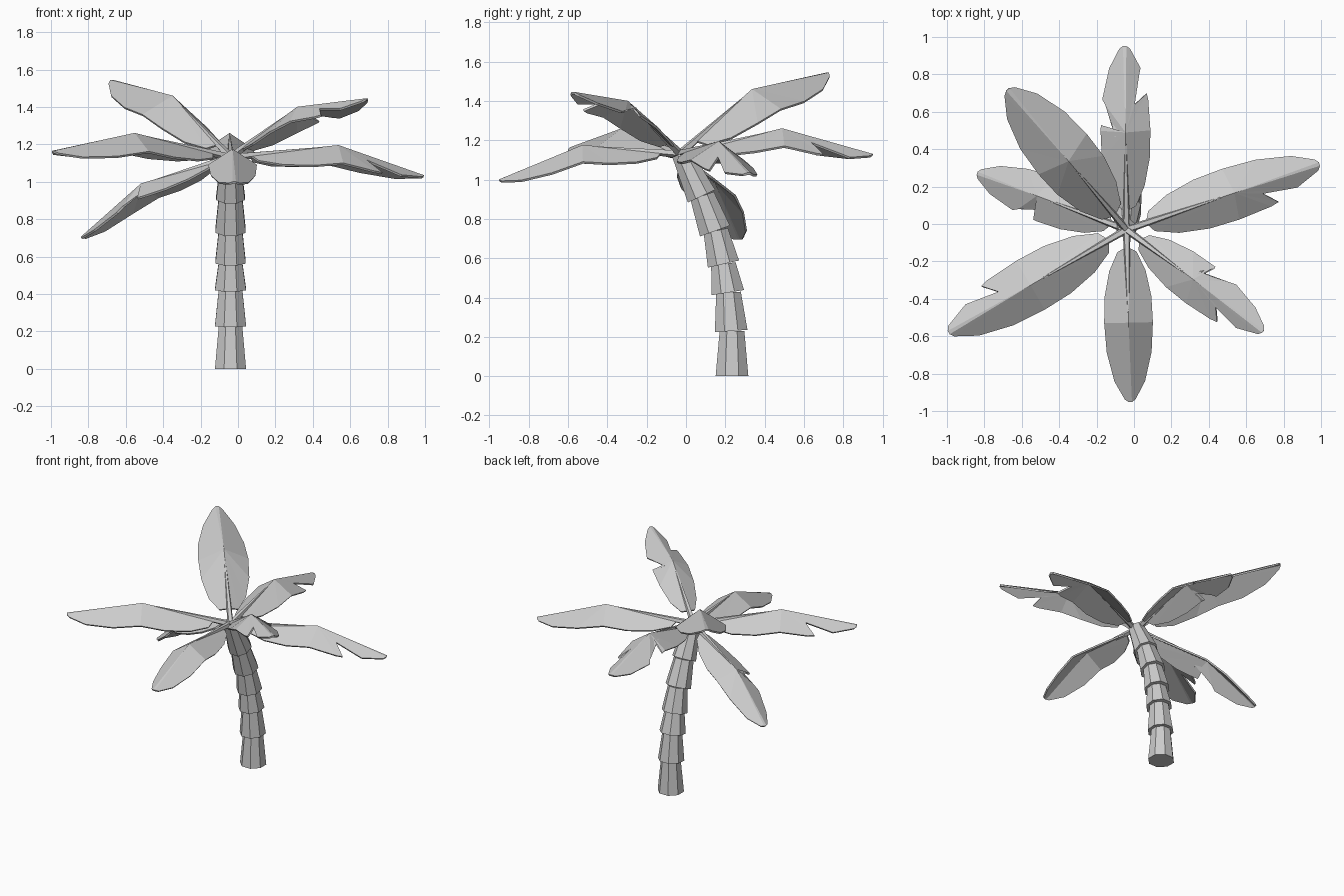
import bpy, bmesh, math
from mathutils import Vector, Matrix

if "Cube" in bpy.data.objects:
    bpy.data.objects.remove(bpy.data.objects["Cube"])

CROWN = Vector((-0.04, -0.03, 1.13))


def finish(bm, name):
    bmesh.ops.recalc_face_normals(bm, faces=bm.faces)
    mesh = bpy.data.meshes.new(name)
    bm.to_mesh(mesh)
    bm.free()
    ob = bpy.data.objects.new(name, mesh)
    bpy.context.collection.objects.link(ob)
    return ob


def frustum(bm, a, b, r1, r2, sides, tilt=None):
    """Cone section from a to b, optionally leaning by a set angle about x."""
    axis = b - a
    if tilt is None:
        rot = axis.to_track_quat('Z', 'Y').to_matrix().to_4x4()
    else:
        rot = Matrix.Rotation(math.radians(tilt), 4, 'X')
    m = Matrix.Translation((a + b) / 2) @ rot @ Matrix.Rotation(math.pi / sides, 4, 'Z')
    bmesh.ops.create_cone(bm, cap_ends=True, segments=sides, radius1=r1,
                          radius2=r2, depth=axis.length, matrix=m)


# Trunk: stacked flared sections along a leaning path (y, z, lean, base radius)
path = [(0.235, 0.0, 0, 0.09), (0.233, 0.23, 4, 0.09), (0.213, 0.425, 9, 0.09),
        (0.19, 0.57, 13, 0.088), (0.152, 0.74, 20, 0.088), (0.078, 0.915, 25, 0.083),
        (-0.022, 1.135, 25, 0.0)]
for i in range(6):
    y, z, lean, r = path[i]
    y2, z2 = path[i + 1][:2]
    bm = bmesh.new()
    frustum(bm, Vector((-0.04, y, z)), Vector((-0.04, y2, z2)), r,
            0.068 if i < 5 else 0.055, 8, lean)
    finish(bm, f"trunk_section_{i + 1}")

# Normalised half-width of a leaf along its length
PROFILE = [(0.1, 0.0), (0.13, 0.38), (0.24, 0.74), (0.39, 0.96), (0.54, 1.0),
           (0.71, 0.92), (0.88, 0.62), (0.985, 0.2), (1.0, 0.06)]


def width(t):
    for (a, wa), (b, wb) in zip(PROFILE, PROFILE[1:]):
        if t <= b:
            return wa + (wb - wa) * (t - a) / (b - a)
    return 0.0


def edge(notch):
    """One side of the leaf outline, with a torn notch if wanted."""
    if not notch:
        return PROFILE[1:]
    return ([p for p in PROFILE[1:] if p[0] < notch - 0.02]
            + [(notch, width(notch)), (notch - 0.06, 0.42 * width(notch)),
               (notch + 0.11, 0.85 * width(notch + 0.11))]
            + [p for p in PROFILE if p[0] > notch + 0.13])


def leaf(name, tip, apex_t, apex_z, half, left, right):
    tip = Vector(tip)
    flat = Vector((tip.x - CROWN.x, tip.y - CROWN.y, 0))
    side = Vector((-flat.y, flat.x, 0)).normalized()

    def at(t, v):
        if t < apex_t:
            z = CROWN.z + (apex_z - CROWN.z) * t / apex_t
        else:
            z = apex_z + (tip.z - apex_z) * (t - apex_t) / (1 - apex_t)
        p = CROWN + flat * t + side * v
        p.z = z - 0.66 * abs(v)
        return p

    # Blade: folded fan of triangles around the highest ridge point
    outline = [at(0.1, 0)]
    outline += [at(t, -w * half) for t, w in edge(right)]
    outline += [at(t, w * half) for t, w in reversed(edge(left))]
    bm = bmesh.new()
    hub = bm.verts.new(at(apex_t, 0))
    rim = [bm.verts.new(p) for p in outline]
    for a, b in zip(rim, rim[1:] + rim[:1]):
        bm.faces.new((hub, a, b))
    ob = finish(bm, name + "_blade")
    mod = ob.modifiers.new("thickness", 'SOLIDIFY')
    mod.thickness = 0.012
    mod.offset = 0

    # Stem: thin spike running from the crown to the ridge point
    bm = bmesh.new()
    frustum(bm, CROWN, at(apex_t, 0), 0.022, 0.003, 5)
    finish(bm, name + "_stem")


# Leaves: tip, ridge position, ridge height, half width, left notch, right notch
leaf("back_leaf", (-0.05, 0.95, 1.13), 0.53, 1.255, 0.13, 0.57, 0.74)
leaf("right_leaf", (0.99, 0.32, 1.035), 0.56, 1.19, 0.14, None, 0.75)
leaf("front_right_leaf", (0.69, -0.575, 1.445), 0.49, 1.395, 0.122, 0.55, 0.75)
leaf("front_leaf", (-0.02, -0.95, 1.0), 0.54, 1.17, 0.127, None, None)
leaf("front_left_leaf", (-0.99, -0.58, 1.165), 0.54, 1.255, 0.148, None, 0.75)
leaf("left_leaf", (-0.835, 0.27, 0.705), 0.6, 0.985, 0.125, 0.57, None)
leaf("back_left_leaf", (-0.675, 0.72, 1.545), 0.49, 1.455, 0.165, None, None)
